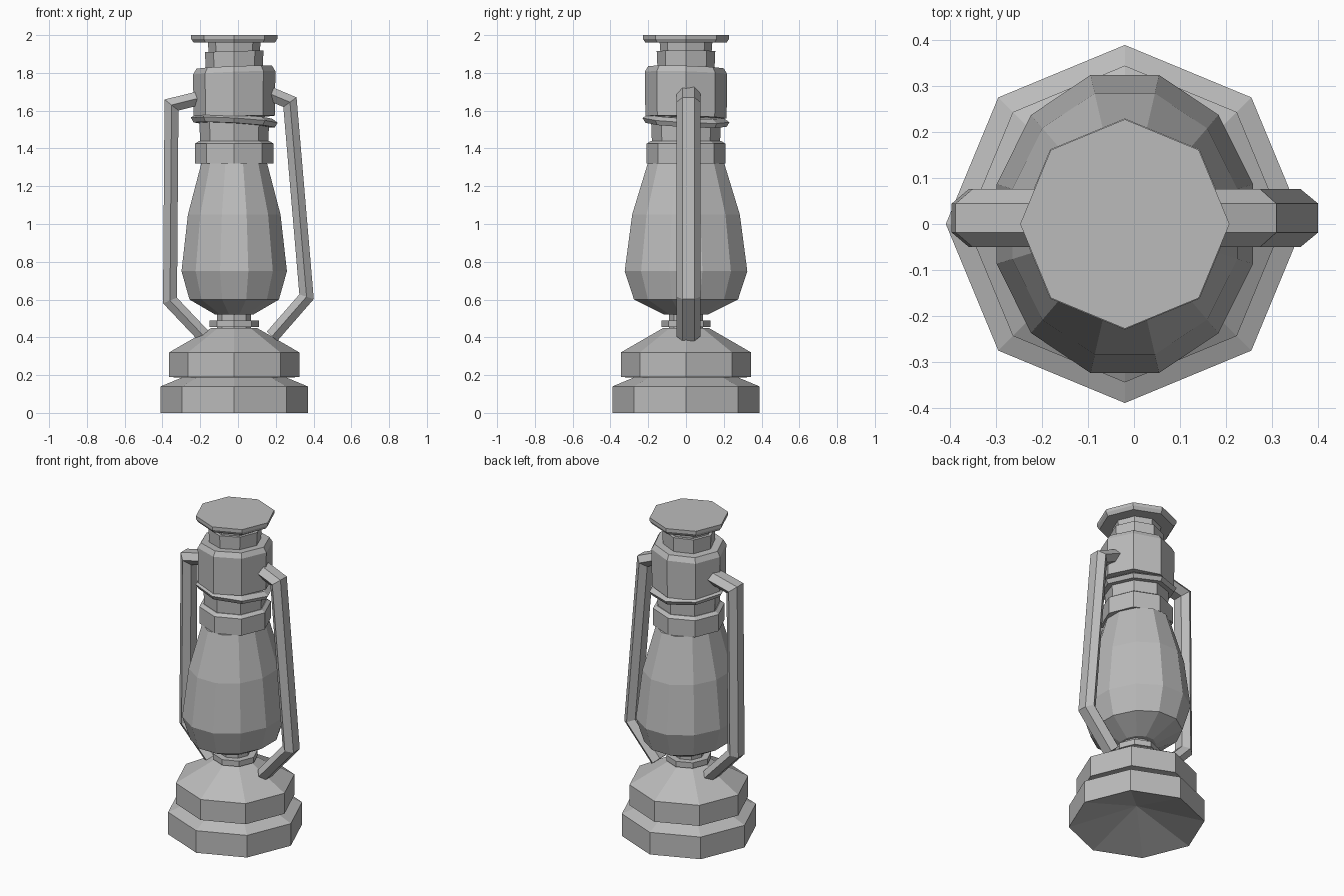
import bpy
import bmesh
import math
from mathutils import Vector

cube = bpy.data.objects.get("Cube")
if cube:
    bpy.data.objects.remove(cube)

metal = bpy.data.materials.new("plain grey")
metal.use_nodes = True
GREY = (0.5, 0.5, 0.5, 1)
metal.diffuse_color = GREY
metal.node_tree.nodes["Principled BSDF"].inputs["Base Color"].default_value = GREY

AXIS_X = -0.02


def finish(name, bm):
    bmesh.ops.recalc_face_normals(bm, faces=bm.faces)
    mesh = bpy.data.meshes.new(name)
    bm.to_mesh(mesh)
    bm.free()
    mesh.materials.append(metal)
    obj = bpy.data.objects.new(name, mesh)
    bpy.context.scene.collection.objects.link(obj)
    return obj


def skin(bm, rings):
    for low, high in zip(rings, rings[1:]):
        for i in range(len(low)):
            j = (i + 1) % len(low)
            bm.faces.new((low[i], low[j], high[j], high[i]))


def cap(bm, ring, dent=0.0):
    centre = sum((v.co for v in ring), Vector()) / len(ring)
    hub = bm.verts.new(centre + Vector((0, 0, dent)))
    for i in range(len(ring)):
        bm.faces.new((ring[i], ring[(i + 1) % len(ring)], hub))


def lathe(name, profile, sides=8, turn=0.0, squash=1.0, tilt=(0, 0), dent=0.0):
    """Faceted turned part from (radius, height) pairs."""
    bm = bmesh.new()
    rings = []
    for r, z in profile:
        ring = []
        for i in range(sides):
            a = math.tau * (i + turn) / sides
            x, y = r * math.cos(a) * squash, r * math.sin(a)
            ring.append(bm.verts.new((AXIS_X + x, y, z + tilt[0] * x + tilt[1] * y)))
        rings.append(ring)
    skin(bm, rings)
    cap(bm, rings[0], dent)
    cap(bm, rings[-1])
    return finish(name, bm)


def bar(name, path, y=0.013, thick=0.037, depth=0.063):
    """Six-sided mitred bar along an x-z path."""
    pts = [Vector(p) for p in path]
    dirs = [(b - a).normalized() for a, b in zip(pts, pts[1:])]
    bm = bmesh.new()
    rings = []
    for k, p in enumerate(pts):
        before, after = dirs[max(k - 1, 0)], dirs[min(k, len(dirs) - 1)]
        along = (before + after).normalized()
        side = Vector((-along.y, along.x)) / along.dot(after)
        ring = []
        for s, d in ((0, 1), (1, .5), (1, -.5), (0, -1), (-1, -.5), (-1, .5)):
            q = p + side * s * thick
            ring.append(bm.verts.new((q.x, y + d * depth, q.y)))
        rings.append(ring)
    skin(bm, rings)
    bm.faces.new(rings[0])
    bm.faces.new(rings[-1])
    return finish(name, bm)


# Stepped base, hollow underneath
lathe("base_foot", [(.39, 0), (.39, .14), (.27, .19)], dent=.12)
lathe("base_tank", [(.26, .185), (.345, .19), (.345, .32), (.12, .45)])

# Burner under the glass
lathe("burner_collar", [(.13, .455), (.13, .49)])
lathe("burner_stem", [(.09, .44), (.09, .54)])

# Glass globe, wider front to back
lathe("glass_globe", [(.12, .52), (.285, .6), (.336, .75), (.295, 1.05), (.21, 1.32)],
      sides=12, turn=.5, squash=.86)

# Neck and chimney
lathe("neck_collar", [(.208, 1.32), (.208, 1.425), (.185, 1.44)])
lathe("neck", [(.18, 1.42), (.185, 1.55)])
lathe("neck_flange", [(.215, 1.525), (.23, 1.55), (.2, 1.57)], tilt=(-.06, -.05))
lathe("chimney_hood", [(.215, 1.565), (.218, 1.8), (.2, 1.83)], tilt=(.04, -.03))
lathe("chimney_neck", [(.15, 1.8), (.155, 1.915)], tilt=(.03, 0))
lathe("chimney_collar", [(.135, 1.9), (.14, 1.97)])
lathe("chimney_cap", [(.215, 1.96), (.228, 1.98), (.228, 2.0)])

# Side bars, a little uneven
bar("left_bar", [(.12, 1.71), (.275, 1.645), (.363, .615), (.18, .405)])
bar("right_bar", [(-.15, 1.68), (-.352, 1.63), (-.36, .595), (-.18, .405)])
